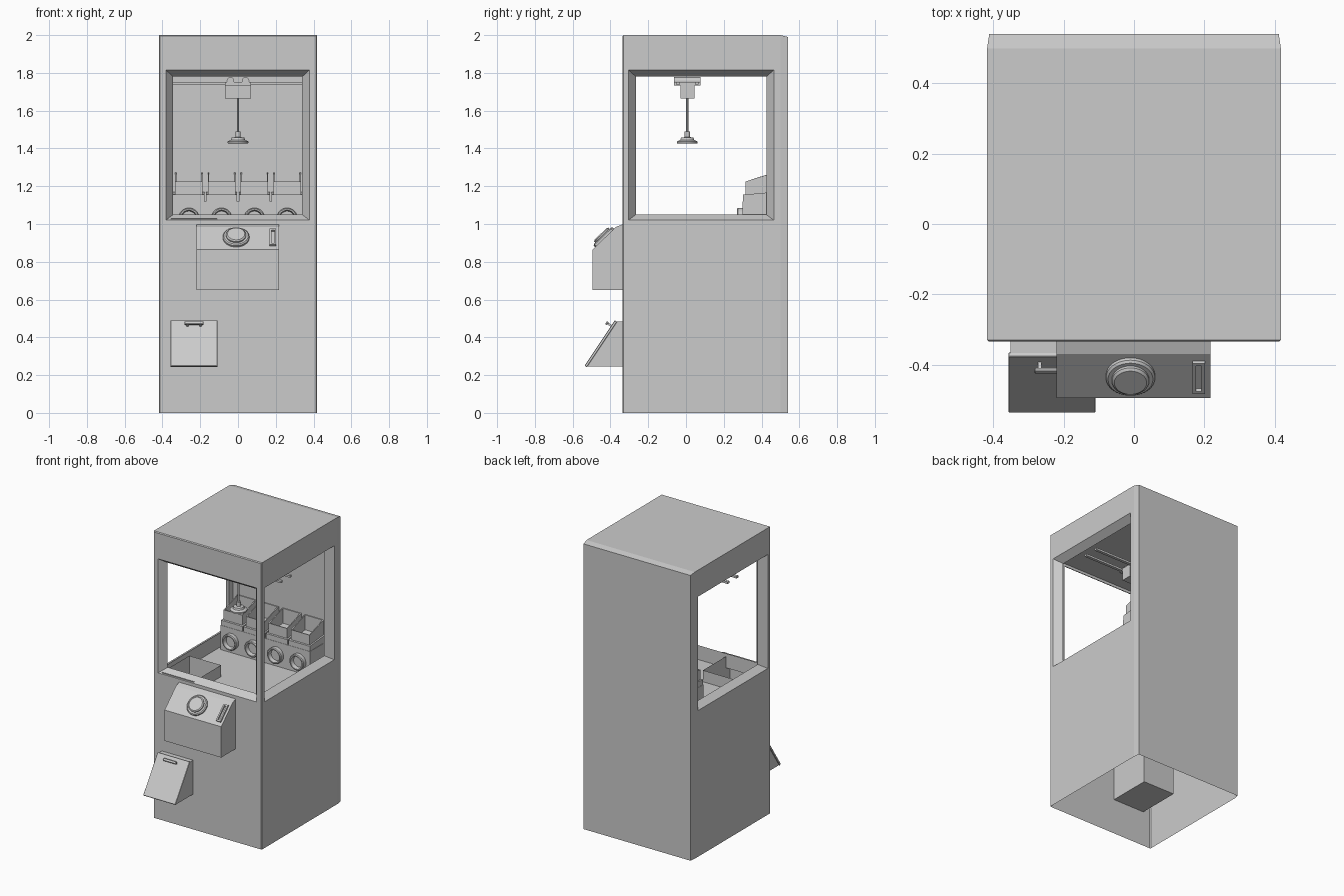
import bpy, bmesh, math
from mathutils import Matrix, Vector

if "Cube" in bpy.data.objects:
    bpy.data.objects.remove(bpy.data.objects["Cube"])

def make(name, bm):
    bmesh.ops.remove_doubles(bm, verts=bm.verts, dist=1e-5)
    bmesh.ops.recalc_face_normals(bm, faces=bm.faces)
    me = bpy.data.meshes.new(name)
    bm.to_mesh(me)
    bm.free()
    ob = bpy.data.objects.new(name, me)
    bpy.context.collection.objects.link(ob)
    return ob

def face(bm, pts):
    return bm.faces.new([bm.verts.new(p) for p in pts])

def rings(bm, loops):
    """Bridge consecutive closed loops of points."""
    for a, b in zip(loops, loops[1:]):
        n = len(a)
        for i in range(n):
            j = (i + 1) % n
            face(bm, [a[i], a[j], b[j], b[i]])

def rect(u0, u1, v0, v1):
    return [(u0, v0), (u1, v0), (u1, v1), (u0, v1)]

def box(name, x0, x1, y0, y1, z0, z1, mat=None, bevel=0):
    bm = bmesh.new()
    bmesh.ops.create_cube(bm, size=1)
    for v in bm.verts:
        v.co = ((x0, x1)[v.co.x > 0], (y0, y1)[v.co.y > 0], (z0, z1)[v.co.z > 0])
    if bevel:
        bmesh.ops.bevel(bm, geom=bm.edges[:], offset=bevel, segments=1, affect='EDGES')
    if mat:
        bm.transform(mat)
    return make(name, bm)

def extrude_x(name, profile, x0, x1):
    """Solid from a (y, z) profile."""
    bm = bmesh.new()
    a, b = [[(x, y, z) for y, z in profile] for x in (x0, x1)]
    rings(bm, [a, b])
    face(bm, a)
    face(bm, b)
    return make(name, bm)

def lathe(name, profile, mat, n=32):
    """Revolve (radius, height) points about local z."""
    bm = bmesh.new()
    loops = [[(r * math.cos(t * math.tau / n), r * math.sin(t * math.tau / n), h)
              for t in range(n)] for r, h in profile]
    rings(bm, loops)
    face(bm, loops[0])
    face(bm, loops[-1])
    bm.transform(mat)
    ob = make(name, bm)
    bpy.context.view_layer.objects.active = ob
    ob.select_set(True)
    bpy.ops.object.shade_smooth_by_angle()
    ob.select_set(False)
    return ob

T = Matrix.Translation
W, F, D = 0.418, -0.335, 0.05      # half width, front plane, wall depth
RX, RY0, RY1, Z0, Z1 = W - D, F + D, 0.47, 0.95, 1.80   # inner play room

# cabinet shell: open underneath, lofted front to back with eased edges
bm = bmesh.new()
secs = [(F, 0.412, 1.994), (-0.33, W, 2.0), (0.5, W, 2.0), (0.54, 0.412, 1.99)]
U = [[(-w, y, 0), (-w, y, t), (w, y, t), (w, y, 0)] for y, w, t in secs]
for s in range(3):
    for k in range(3):
        if s == 1 and k != 1:
            continue                # window sides are built below
        face(bm, [U[s][k], U[s][k + 1], U[s + 1][k + 1], U[s + 1][k]])
face(bm, U[3])
# front and side walls with splayed window openings
walls = [
    (lambda u, v, d: (u, F + d, v), rect(-0.412, 0.412, 0, 1.994),
     rect(-0.382, 0.378, 1.02, 1.815), rect(-0.343, 0.34, 1.05, 1.78), rect(-RX, RX, Z0, Z1))]
for s in (-1, 1):
    walls.append((lambda u, v, d, s=s: (s * (W - d), u, v), rect(-0.33, 0.5, 0, 2.0),
                  rect(-0.305, 0.465, 1.02, 1.815), rect(-0.265, 0.425, 1.05, 1.78),
                  rect(RY0, RY1, Z0, Z1)))
for put, outer, opening, inner, room in walls:
    rings(bm, [[put(u, v, d) for u, v in r]
               for r, d in ((outer, 0), (opening, 0), (inner, D), (room, D))])
make("cabinet", bm)

# play room: back wall, ceiling and floor with the prize hole
CX0, CX1, CY1 = -0.355, -0.11, -0.03
bm = bmesh.new()
face(bm, [(x, RY1, z) for x, z in rect(-RX, RX, Z0, Z1)])
face(bm, [(x, y, Z1) for x, y in rect(-RX, RX, RY0, RY1)])
rings(bm, [[(x, y, Z0) for x, y in r] for r in
           (rect(-RX, RX, RY0, RY1), rect(CX0, CX1, RY0, CY1))])
make("play_room", bm)

# prize chute, open at the top
bm = bmesh.new()
lo, hi = [[(x, y, z) for x, y in rect(CX0, CX1, -0.33, CY1)] for z in (0.245, 1.03)]
rings(bm, [lo, hi])
face(bm, lo)
make("prize_chute", bm)

# four dispensers along the back wall
extrude_x("dispenser_base", [(0.30, Z0), (0.30, 1.12), (RY1, 1.12), (RY1, Z0)], -0.345, 0.345)
for i, x in enumerate((-0.26, -0.087, 0.087, 0.26)):
    extrude_x(f"dispenser_lip_{i}", [(0.302, 1.12), (0.302, 1.155), (RY1, 1.17), (RY1, 1.12)],
              x - 0.083, x + 0.083)
    bm = bmesh.new()
    bmesh.ops.create_cube(bm, size=1)
    for v in bm.verts:
        back, up = v.co.y > 0, v.co.z > 0
        v.co = (x + 0.145 * v.co.x, RY1 if back else 0.315,
                (1.273 if back else 1.225) if up else 1.15)
    top = max(bm.faces, key=lambda f: f.calc_center_median().z)
    bmesh.ops.inset_region(bm, faces=[top], thickness=0.009)
    ext = bmesh.ops.extrude_discrete_faces(bm, faces=[top])["faces"][0]
    for v in ext.verts:
        v.co.z = 1.16
    make(f"dispenser_bin_{i}", bm)
    lathe(f"dispenser_port_{i}",
          [(0.055, 0), (0.055, 0.028), (0.05, 0.033), (0.043, 0.033), (0.038, 0.006)],
          T((x, 0.302, 1.03)) @ Matrix.Rotation(math.pi / 2, 4, 'X'))

# overhead gantry and claw
CY = 0.007
for s in (-1, 1):
    box(f"gantry_rail_{s}", -RX, RX, CY + s * 0.05 - 0.01, CY + s * 0.05 + 0.01, 1.738, 1.752)
    lathe(f"carriage_wheel_{s}", [(0.02, -0.07), (0.02, 0.07)],
          T((s * 0.04, CY, 1.757)) @ Matrix.Rotation(math.pi / 2, 4, 'X'), 20)
box("carriage_plate", -0.07, 0.07, CY - 0.07, CY + 0.07, 1.734, 1.752)
box("carriage_motor", -0.07, 0.07, CY - 0.037, CY + 0.037, 1.664, 1.736)
lathe("claw_rod", [(0.006, 1.48), (0.006, 1.67)], T((0, CY, 0)), 12)
lathe("claw_head", [(0.045, 1.425), (0.055, 1.428), (0.055, 1.437), (0.037, 1.445),
                    (0.033, 1.457), (0.014, 1.46), (0.014, 1.49)], T((0, CY, 0)))

# control panel with button and coin slot on its slope
extrude_x("control_panel", [(F, 0.65), (-0.495, 0.65), (-0.495, 0.865), (-0.37, 0.985),
                            (F, 0.998)], -0.22, 0.217)
slope = T((0, -0.4325, 0.925)) @ Matrix.Rotation(math.atan2(0.12, 0.125), 4, 'X')
lathe("button", [(0.07, -0.002), (0.07, 0.010), (0.064, 0.016), (0.053, 0.016),
                 (0.053, 0.024), (0.046, 0.030)], slope @ T((-0.01, 0.002, 0)))
for nm, a in (("left", 0.167), ("right", 0.192)):
    box(f"coin_slot_{nm}", a, a + 0.01, -0.06, 0.06, -0.002, 0.012, slope)
for nm, b in (("low", -0.06), ("high", 0.05)):
    box(f"coin_slot_{nm}", 0.176, 0.193, b, b + 0.01, -0.002, 0.012, slope)

# prize hood, door flap and handle
extrude_x("prize_hood", [(F, 0.245), (-0.525, 0.245), (-0.37, 0.483), (F, 0.483)], CX0 + 0.003, CX1 - 0.003)
ang = math.atan2(0.24, 0.16)
door = T((-0.233, -0.456, 0.371)) @ Matrix.Rotation(ang, 4, 'X')
box("prize_door", -0.124, 0.124, -0.146, 0.143, -0.014, 0.0, door, 0.002)
for s in (-1, 1):
    box(f"handle_post_{s}", s * 0.035 - 0.005, s * 0.035 + 0.005, 0.103, 0.113, -0.002, 0.026, door)
box("handle_bar", -0.05, 0.05, 0.099, 0.117, 0.02, 0.032, door, 0.003)
